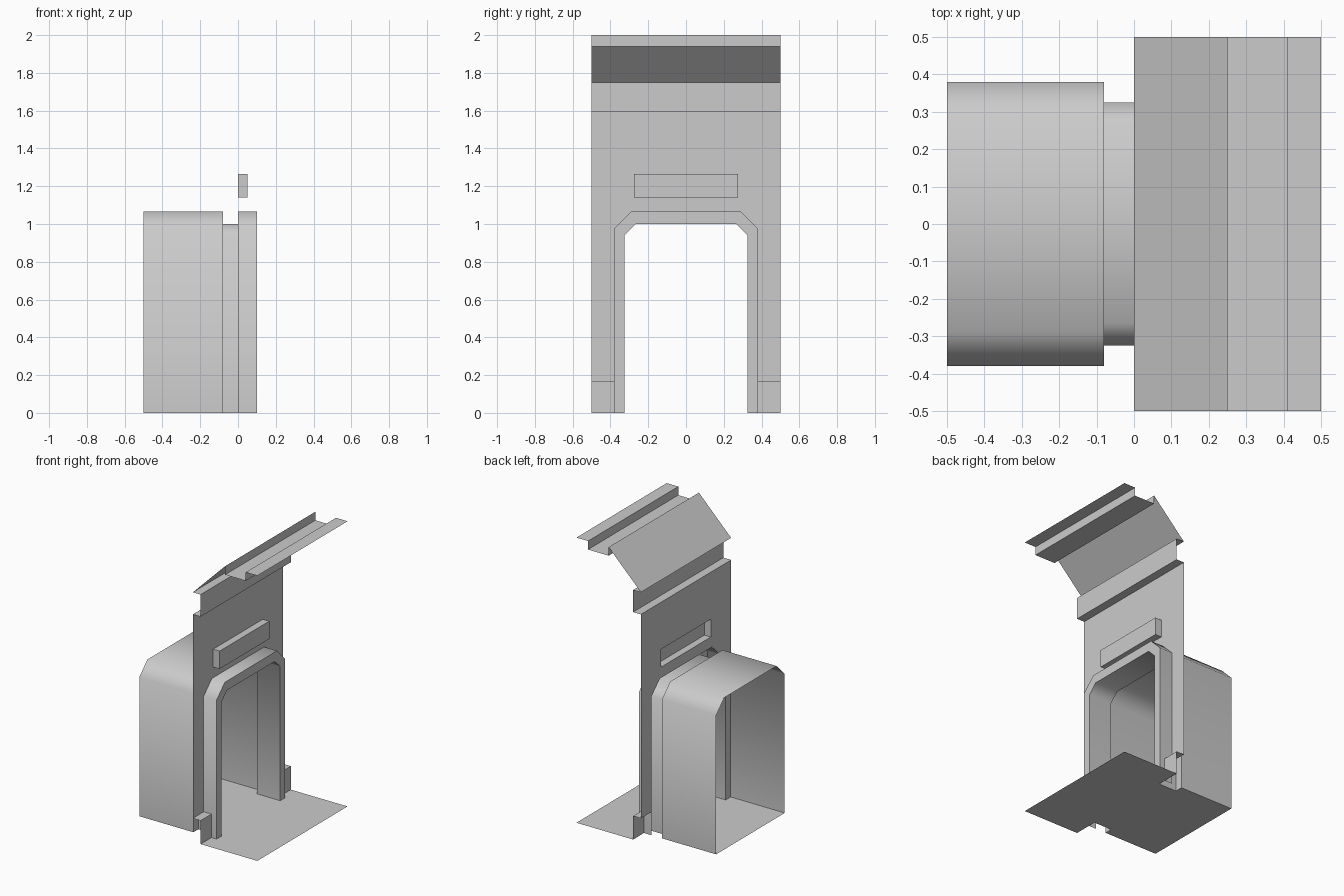
import bpy, bmesh
from math import radians

if "Cube" in bpy.data.objects:
    bpy.data.objects.remove(bpy.data.objects["Cube"])


def build(name, rows=(), polys=(), smooth=False):
    """Half model (y >= 0): skin between rows of points, plus single faces; mirrored in y."""
    bm = bmesh.new()
    loops = [[bm.verts.new(p) for p in row] for row in rows]
    for a, b in zip(loops, loops[1:]):
        for i in range(len(a) - 1):
            bm.faces.new((a[i], b[i], b[i + 1], a[i + 1]))
    for poly in polys:
        bm.faces.new([bm.verts.new(p) for p in poly])
    bmesh.ops.remove_doubles(bm, verts=bm.verts, dist=1e-5)
    mesh = bpy.data.meshes.new(name)
    bm.to_mesh(mesh)
    bm.free()
    ob = bpy.data.objects.new(name, mesh)
    bpy.context.collection.objects.link(ob)
    bpy.context.view_layer.objects.active = ob
    ob.select_set(True)
    mod = ob.modifiers.new("mirror", 'MIRROR')
    mod.use_axis = (False, True, False)
    bpy.ops.object.modifier_apply(modifier=mod.name)
    if smooth:
        bpy.ops.object.shade_smooth_by_angle(angle=radians(60))
    ob.select_set(False)
    return ob


def at_x(x, yz):
    return [(x, y, z) for y, z in yz]


def at_y(y, xz):
    return [(x, y, z) for x, z in xz]


# Shared half outlines (y, z)
outer = [(0, 1.065), (0.29, 1.065), (0.38, 0.975), (0.38, 0)]
inner = [(0, 1.0), (0.265, 1.0), (0.325, 0.94), (0.325, 0)]
slot = [(0, 1.265), (0.275, 1.265), (0.275, 1.14), (0, 1.14)]

# Wall plate with the doorway and the lamp slot cut out
build("wall", polys=[at_x(0, [(0.38, 0.165), (0.5, 0.165), (0.5, 1.595), (0, 1.595)]
                          + slot + outer[:3])])

# Door frame, then the tunnel behind it
build("door_frame", [at_x(0, outer), at_x(0.1, outer), at_x(0.1, inner),
                     at_x(-0.08, inner)], smooth=True)
build("tunnel", [at_x(-0.08, inner), at_x(-0.08, outer), at_x(-0.5, outer)], smooth=True)

# Box lamp over the door
build("lamp_box", [at_x(0, slot), at_x(0.05, slot)], [at_x(0.05, slot[::-1])])

# Band, sloped cove and ceiling channel
cornice = [(0, 1.595), (0.06, 1.595), (0.06, 1.75), (0, 1.75), (0.25, 2.0),
           (0.25, 1.94), (0.41, 1.94), (0.41, 2.0), (0.5, 2.0)]
build("cornice_and_ceiling", [at_y(0, cornice), at_y(0.5, cornice)])

# Skirting either side of the door
skirt = [(0.06, 0), (0.06, 0.165), (0, 0.165)]
build("skirting", [at_y(0.38, skirt), at_y(0.5, skirt)])

# Floor following the room, doorway and tunnel
plan = [(0.5, 0), (0.5, 0.5), (0.06, 0.5), (0.06, 0.38), (0.06, 0.325),
        (-0.08, 0.325), (-0.08, 0.38), (-0.5, 0.38), (-0.5, 0)]
build("floor", polys=[[(x, y, 0) for x, y in plan]])
